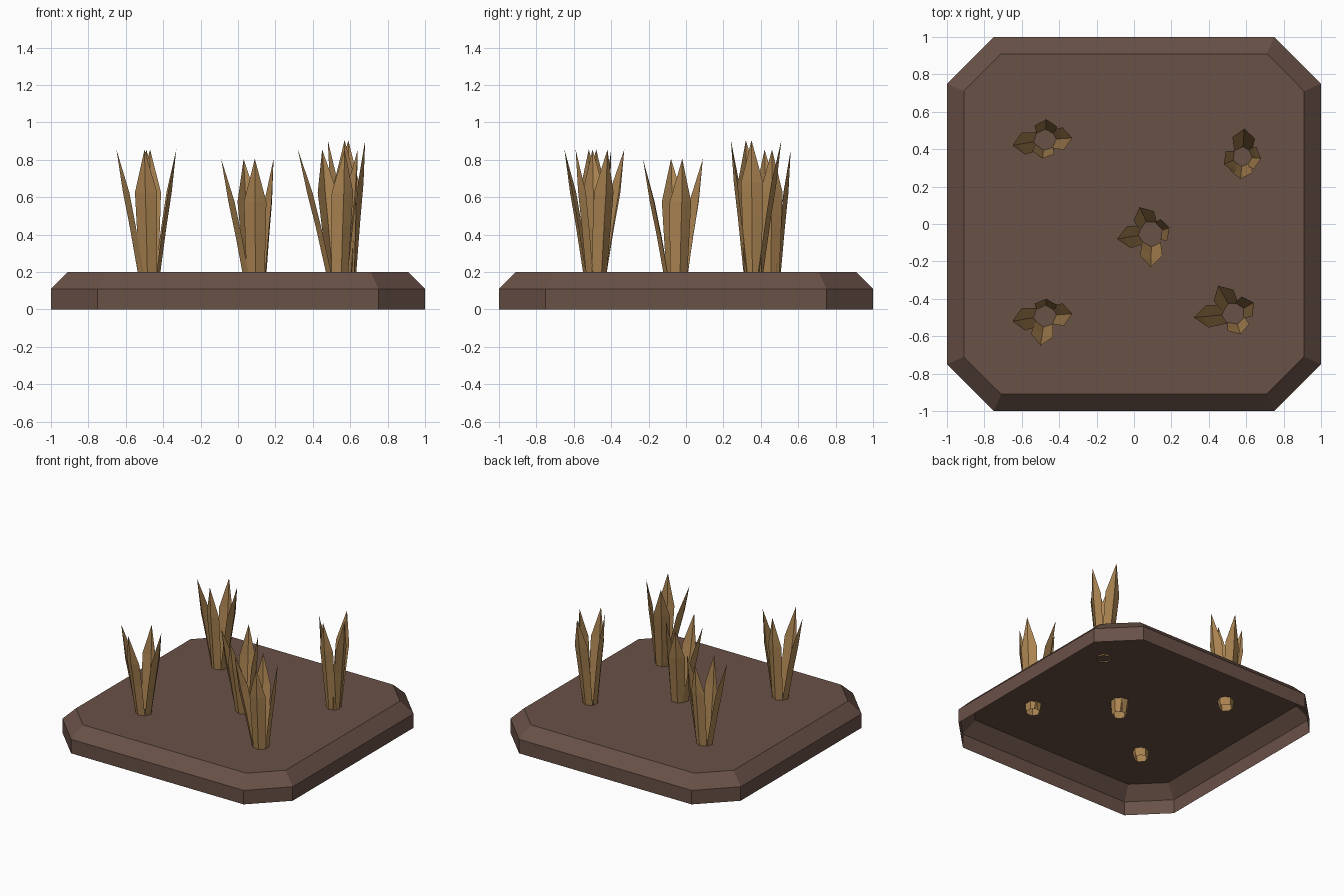
import bpy
import bmesh
from mathutils import Vector

cube = bpy.data.objects.get("Cube")
if cube:
    bpy.data.objects.remove(cube, do_unlink=True)


def make_material(name, color):
    mat = bpy.data.materials.new(name)
    mat.use_nodes = True
    mat.diffuse_color = color
    mat.node_tree.nodes["Principled BSDF"].inputs["Base Color"].default_value = color
    return mat


def finish(bm, name, mat):
    mesh = bpy.data.meshes.new(name)
    bm.to_mesh(mesh)
    bm.free()
    mesh.materials.append(mat)
    obj = bpy.data.objects.new(name, mesh)
    bpy.context.collection.objects.link(obj)
    return obj


soil = make_material("soil brown", (0.141, 0.082, 0.062, 1))
straw = make_material("dry straw", (0.413, 0.235, 0.085, 1))


# Soil tile: open-bottomed shell with cut corners and a bevelled top edge
def octagon(bm, side, cut, z):
    points = []
    for sx, sy in ((1, 1), (-1, 1), (-1, -1), (1, -1)):
        pair = [(sx * side, sy * cut, z), (sx * cut, sy * side, z)]
        points += pair if sx == sy else pair[::-1]
    return [bm.verts.new(p) for p in points]


bm = bmesh.new()
rings = [octagon(bm, 1, 0.75, 0), octagon(bm, 1, 0.75, 0.11), octagon(bm, 0.91, 0.71, 0.2)]
for low, high in zip(rings, rings[1:]):
    for i in range(len(low)):
        j = (i + 1) % len(low)
        bm.faces.new((low[i], low[j], high[j], high[i]))
bm.faces.new(rings[-1])
finish(bm, "soil_tile", soil)


# Grass blade: a strip folded along its middle, ridge outward, ending in a point
def add_blade(bm, centre, tip, height):
    centre, tip = Vector(centre), Vector(tip)
    out = Vector((tip.x - centre.x, tip.y - centre.y, 0)).normalized()
    side = Vector((-out.y, out.x, 0))
    base = centre + out * 0.04
    lean = tip - base
    rows = []
    for t, half in ((0, 0.045), (0.42, 0.055), (0.68, 0.06)):
        spine = base + Vector((lean.x, lean.y, 0)) * t ** 1.1 + Vector((0, 0, height * t))
        rows.append([bm.verts.new(spine - side * half - out * 0.012),
                     bm.verts.new(spine + out * 0.012),
                     bm.verts.new(spine + side * half - out * 0.012)])
    point = bm.verts.new(tip)
    for low, high in zip(rows, rows[1:]):
        for i in (0, 1):
            bm.faces.new((low[i], low[i + 1], high[i + 1], high[i]))
    for i in (0, 1):
        bm.faces.new((rows[-1][i], rows[-1][i + 1], point))


# Each tuft: centre, root height, then the tips of its left, right, back and front blades
HEIGHT = 0.715
tufts = {
    "centre": ((0.095, -0.05), 0.09, [(-0.09, -0.08), (0.19, -0.02), (0.03, 0.09), (0.09, -0.23)]),
    "back_right": ((-0.475, 0.45), 0.14, [(-0.65, 0.42), (-0.33, 0.46), (-0.47, 0.56), (-0.49, 0.35)]),
    "front_right": ((-0.475, -0.49), 0.14, [(-0.65, -0.52), (-0.33, -0.48), (-0.47, -0.40), (-0.50, -0.65)]),
    "back_left": ((0.58, 0.36), 0.19, [(0.48, 0.32), (0.68, 0.35), (0.59, 0.51), (0.57, 0.24)]),
    "front_left": ((0.535, -0.48), 0.14, [(0.32, -0.50), (0.64, -0.42), (0.45, -0.33), (0.57, -0.59)]),
}
for name, (centre, root, tips) in tufts.items():
    bm = bmesh.new()
    for tip in tips:
        add_blade(bm, (*centre, root), (*tip, root + HEIGHT), HEIGHT)
    finish(bm, "grass_tuft_" + name, straw)
